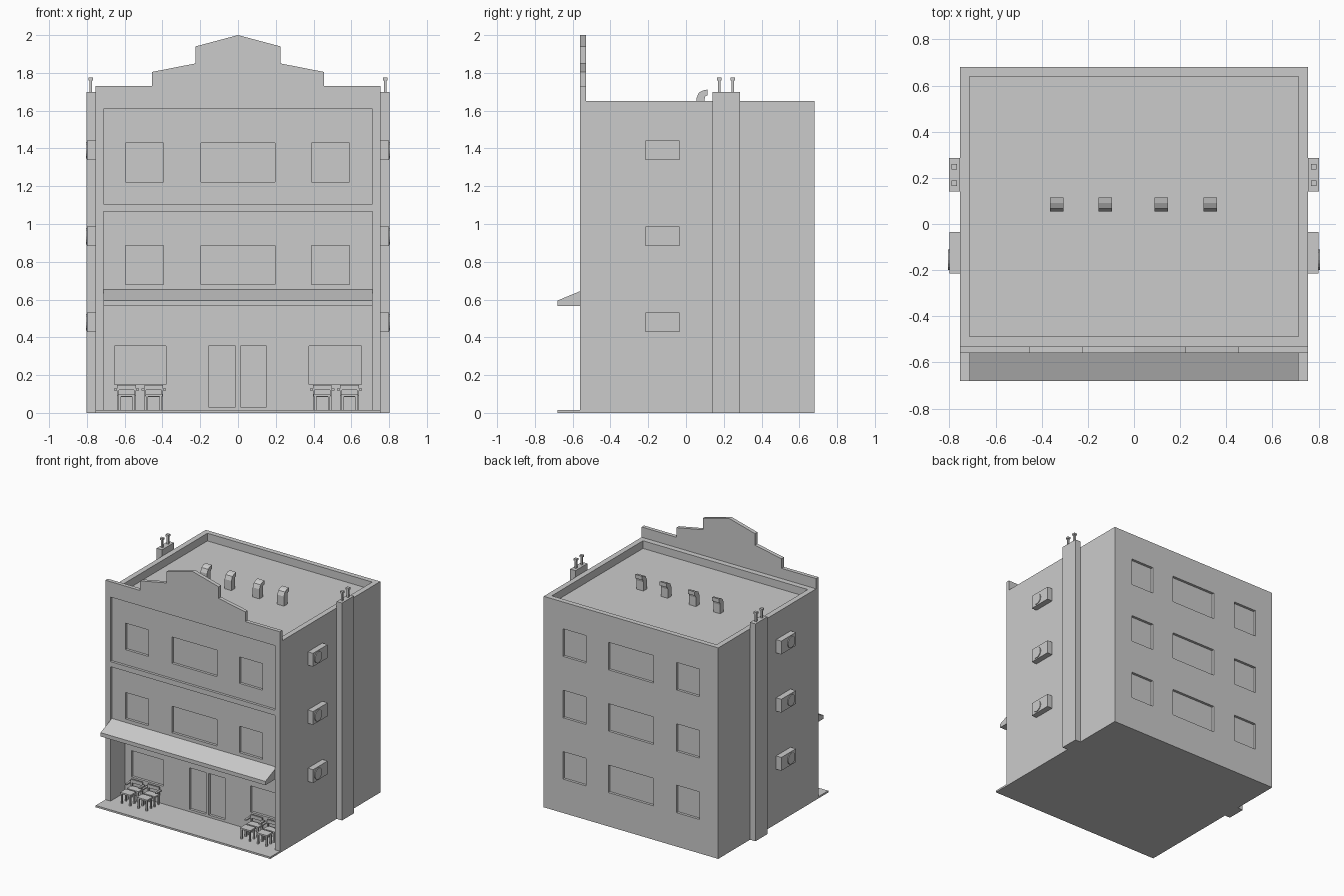
import bpy, bmesh, math
from mathutils import Matrix, Vector

if "Cube" in bpy.data.objects:
    bpy.data.objects.remove(bpy.data.objects["Cube"])


def finish(name, bm):
    bmesh.ops.recalc_face_normals(bm, faces=bm.faces[:])
    me = bpy.data.meshes.new(name)
    bm.to_mesh(me)
    bm.free()
    ob = bpy.data.objects.new(name, me)
    bpy.context.collection.objects.link(ob)
    return ob


def add_box(bm, x0, x1, y0, y1, z0, z1):
    m = Matrix.Translation(((x0 + x1) / 2, (y0 + y1) / 2, (z0 + z1) / 2))
    m = m @ Matrix.Diagonal((abs(x1 - x0), abs(y1 - y0), abs(z1 - z0), 1))
    bmesh.ops.create_cube(bm, size=1, matrix=m)


def boxes(name, items):
    bm = bmesh.new()
    for b in items:
        add_box(bm, *b)
    return finish(name, bm)


def prism(name, pts, depth):
    # extrude a closed outline of 3D points by a depth vector
    bm = bmesh.new()
    f = bm.faces.new([bm.verts.new(p) for p in pts])
    r = bmesh.ops.extrude_face_region(bm, geom=[f])
    bmesh.ops.translate(bm, vec=Vector(depth),
                        verts=[v for v in r["geom"] if isinstance(v, bmesh.types.BMVert)])
    return finish(name, bm)


def cut(target, items):
    c = boxes("cutter", items)
    c.hide_render = True
    mod = target.modifiers.new("cut", "BOOLEAN")
    mod.operation, mod.solver, mod.object = "DIFFERENCE", "EXACT", c
    bpy.context.view_layer.objects.active = target
    bpy.ops.object.modifier_apply(modifier=mod.name)
    bpy.data.objects.remove(c)


# main building block, sunken roof, facade panels and open ground floor
body = boxes("building_body", [(-.755, .755, -.56, .68, 0, 1.65)])
cut(body, [(-.713, .713, -.487, .64, 1.59, 1.8),
           (-.713, .713, -.7, -.54, 1.105, 1.61),
           (-.713, .713, -.7, -.54, .6, 1.065),
           (-.713, .713, -.7, -.38, .012, .57)])

# window and door recesses
cols = [(-.595, -.395), (-.195, .195), (.39, .59)]
holes = [(a, b, -.6, -.52, z, z + .207) for a, b in cols for z in (.68, 1.222)]
holes += [(a, b, .66, .75, z, z + .215) for a, b in cols for z in (.265, .745, 1.225)]
holes += [(a, b, -.45, -.36, .15, .355) for a, b in ((-.655, -.38), (.375, .655))]
holes += [(a, b, -.45, -.36, .03, .355) for a, b in ((-.155, -.012), (.012, .152))]
cut(body, holes)

# stepped gable over the facade
half = [(.755, 1.65), (.755, 1.73), (.455, 1.73), (.455, 1.805), (.225, 1.85), (.225, 1.94)]
outline = half + [(0, 2.0)] + [(-x, z) for x, z in reversed(half)]
prism("facade_gable", [(x, -.56, z) for x, z in outline], (0, .03, 0))

# porch slab and awning
boxes("porch_slab", [(-.755, .755, -.68, -.56, 0, .014)])
prism("awning", [(-.713, y, z) for y, z in
                 ((-.54, .565), (-.68, .565), (-.68, .595), (-.54, .653))], (1.426, 0, 0))

for s, side in ((1, "right"), (-1, "left")):
    # chimney shaft with two capped flues
    boxes(side + "_chimney", [(s * .755, s * .802, .14, .287, 0, 1.70)])
    flues = []
    for y in (.176, .248):
        flues.append((s * .772, s * .786, y - .007, y + .007, 1.70, 1.76))
        flues.append((s * .767, s * .791, y - .012, y + .012, 1.76, 1.775))
    boxes(side + "_flues", flues)
    # air conditioner boxes with round fan covers
    for i, z in enumerate((.48, .935, 1.39)):
        boxes(f"{side}_air_unit_{i}", [(s * .755, s * .80, -.215, -.035, z - .052, z + .052)])
        bm = bmesh.new()
        bmesh.ops.create_cone(bm, cap_ends=True, segments=16, radius1=.044, radius2=.044, depth=.012,
                              matrix=Matrix.Translation((s * .80, -.155, z)) @ Matrix.Rotation(math.pi / 2, 4, "Y"))
        finish(f"{side}_fan_cover_{i}", bm)

# hooked roof vents
vent = [(.055, 1.59), (.055, 1.665), (.068, 1.695), (.09, 1.707), (.115, 1.712),
        (.115, 1.682), (.102, 1.676), (.098, 1.66), (.098, 1.59)]
for i, x in enumerate((-.335, -.125, .118, .33)):
    prism(f"roof_vent_{i}", [(x - .029, y, z) for y, z in vent], (.058, 0, 0))


def legs(x, y, w, d, h):
    t = .006
    return [(x + i * w - t, x + i * w + t, y + j * d - t, y + j * d + t, .012, h)
            for i in (-1, 1) for j in (-1, 1)]


# outdoor seating: a front and a back row of chairs at each side
for s, side in ((-1, "left"), (1, "right")):
    for i, dx in enumerate((-.072, .072)):
        x = s * .518 + dx
        boxes(f"{side}_front_stool_{i}", legs(x, -.515, .036, .025, .09)
              + [(x - .045, x + .045, -.55, -.48, .088, .1)])
        boxes(f"{side}_chair_{i}", legs(x, -.43, .042, .025, .09)
              + [(x - .05, x + .05, -.46, -.4, .083, .095),
                 (x - .05, x - .04, -.412, -.4, .095, .145),
                 (x + .04, x + .05, -.412, -.4, .095, .145),
                 (x - .05, x + .05, -.412, -.4, .122, .148),
                 (x - .066, x - .05, -.46, -.4, .118, .128),
                 (x + .05, x + .066, -.46, -.4, .118, .128)])
